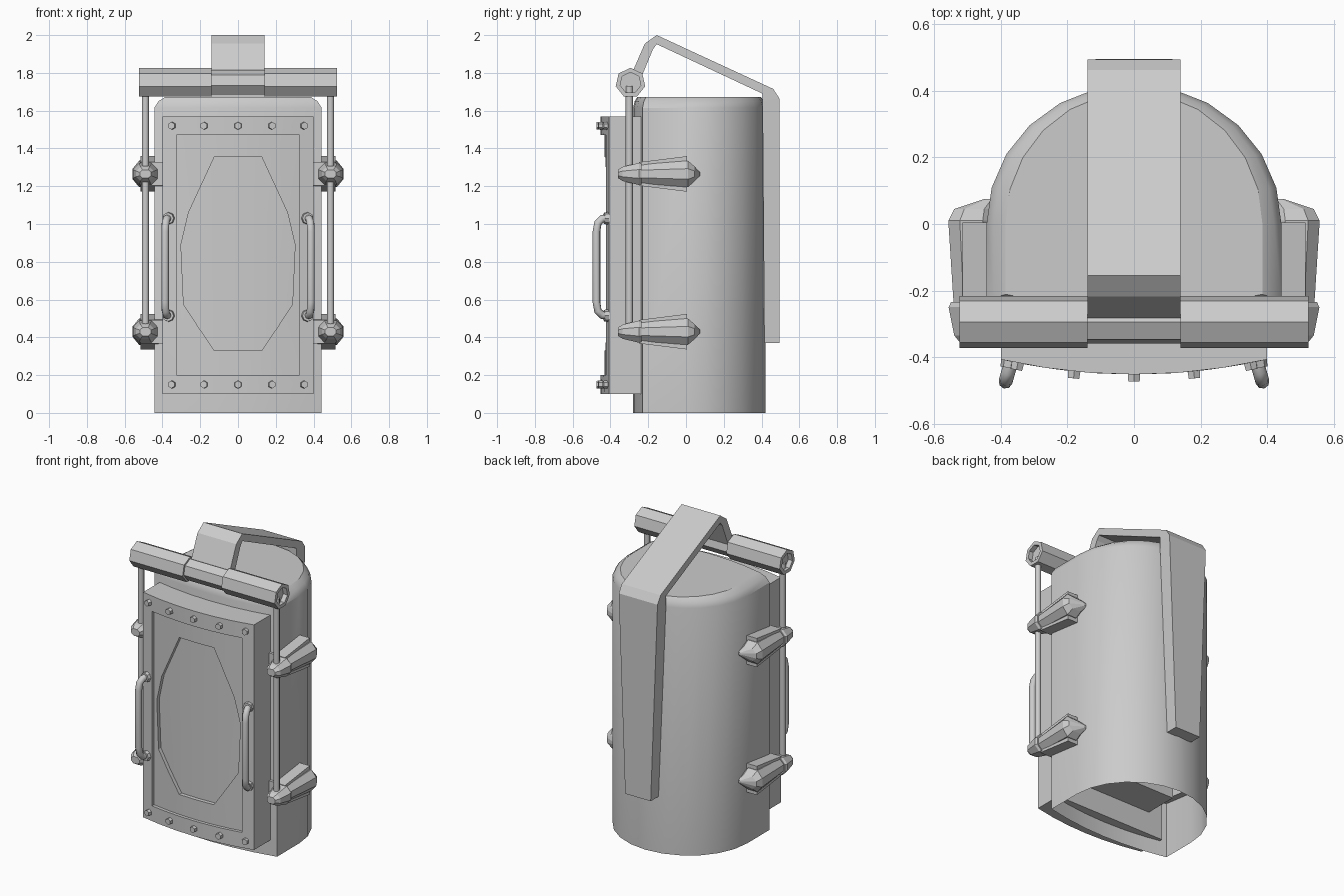
import bpy, bmesh
from math import sin, cos, pi, radians, atan
from mathutils import Vector, Matrix

if "Cube" in bpy.data.objects:
    bpy.data.objects.remove(bpy.data.objects["Cube"])


def finish(name, bm, smooth=None):
    bmesh.ops.recalc_face_normals(bm, faces=bm.faces)
    me = bpy.data.meshes.new(name)
    bm.to_mesh(me)
    bm.free()
    ob = bpy.data.objects.new(name, me)
    bpy.context.collection.objects.link(ob)
    if smooth:
        bpy.ops.object.select_all(action='DESELECT')
        ob.select_set(True)
        bpy.context.view_layer.objects.active = ob
        bpy.ops.object.shade_smooth_by_angle(angle=radians(smooth))
    return ob


def loft(name, rings, caps=(True, True), smooth=None):
    """Skin closed rings that all have the same point count."""
    bm = bmesh.new()
    vs = [[bm.verts.new(p) for p in r] for r in rings]
    n = len(rings[0])
    for a, b in zip(vs, vs[1:]):
        for i in range(n):
            j = (i + 1) % n
            bm.faces.new((a[i], a[j], b[j], b[i]))
    if caps[0]:
        bm.faces.new(vs[0])
    if caps[1]:
        bm.faces.new(vs[-1])
    return finish(name, bm, smooth)


def tube(name, path, r, sides=8):
    """Round tube swept along a path that lies in a vertical plane."""
    pts = [Vector(p) for p in path]
    plane_n = (pts[1] - pts[0]).cross(pts[-1] - pts[0])
    plane_n = plane_n.normalized() if plane_n.length > 1e-6 else Vector((1, 0, 0))
    rings = []
    for i, p in enumerate(pts):
        t = (pts[min(i + 1, len(pts) - 1)] - pts[max(i - 1, 0)]).normalized()
        v = t.cross(plane_n)
        rings.append([p + r * (cos(a) * plane_n + sin(a) * v)
                      for a in (2 * pi * k / sides for k in range(sides))])
    return loft(name, rings, smooth=50)


# Body shell: round back, straight sides, shallow curved front, open bottom
section = [(0.443 * cos(pi * i / 12), 0.42 * sin(pi * i / 12)) for i in range(13)]
section += [(-0.443 + 0.886 * i / 6, -0.28 + 0.05 * (1 - i / 3) ** 2) for i in range(7)]


def body_ring(k, z):
    return [(x * k, 0.06 + (y - 0.06) * (1 + k) / 2, z) for x, y in section]


loft("body_shell", [body_ring(1, 0), body_ring(1, 1.615), body_ring(0.95, 1.65),
                    body_ring(0.87, 1.673)], caps=(False, True), smooth=32)

# Inner compartment seen through the open bottom
loft("inner_compartment", [[(-0.3, -0.22, z), (0.3, -0.22, z), (0.3, 0, z), (-0.3, 0, z)]
                           for z in (0.25, 1.4)])


# Door: bowed slab with a recessed panel and a recessed faceted window
def front_y(x):
    return -0.452 + 0.045 * (x / 0.4) ** 2


def door_loop(top, bottom, depth=None):
    return [(x, -0.22 if depth is None else front_y(x) + depth, z)
            for x, z in top + bottom[::-1]]


def rect(hx, z0, z1):
    xs = [hx * (i - 3) / 3 for i in range(7)]
    return [(x, z1) for x in xs], [(x, z0) for x in xs]


def mirrored(half):
    return [(-x, z) for x, z in half[::-1]] + half[1:]


outer, panel = rect(0.4, 0.1, 1.57), rect(0.325, 0.2, 1.47)
window = (mirrored([(0, 1.355), (0.125, 1.355), (0.262, 1.06), (0.302, 0.89)]),
          mirrored([(0, 0.33), (0.125, 0.33), (0.21, 0.455), (0.288, 0.575)]))
loops = [door_loop(*outer), door_loop(*outer, 0), door_loop(*panel, 0),
         door_loop(*panel, 0.02), door_loop(*window, 0.02), door_loop(*window, 0.045)]
bm = bmesh.new()
vs = [[bm.verts.new(p) for p in l] for l in loops]
for a, b in zip(vs, vs[1:]):
    for i in range(14):
        j = (i + 1) % 14
        bm.faces.new((a[i], a[j], b[j], b[i]))
for l in (vs[0], vs[-1]):
    for i in range(6):
        bm.faces.new((l[i], l[i + 1], l[12 - i], l[13 - i]))
finish("door", bm, smooth=30)


# Hexagonal studs set square to the bowed door
def stud(name, x, z, r, length, sides):
    bm = bmesh.new()
    bmesh.ops.create_cone(bm, cap_ends=True, segments=sides, radius1=r, radius2=r * 0.9,
                          depth=length)
    m = (Matrix.Translation((x, front_y(x) - length / 2 + 0.012, z))
         @ Matrix.Rotation(atan(0.5625 * x), 4, 'Z') @ Matrix.Rotation(pi / 2, 4, 'X'))
    bmesh.ops.transform(bm, matrix=m, verts=bm.verts)
    finish(name, bm)


for z in (0.15, 1.52):
    for x in (-0.35, -0.18, 0, 0.18, 0.35):
        stud("door_bolt", x, z, 0.022, 0.033, 6)

# Door handles with end flanges
for s in (-1, 1):
    base, out = Vector((s * 0.368, -0.41, 0)), Vector((s * 0.386, -0.474, 0))
    path = []
    for f, z in ((0, 0.515), (0.55, 0.518), (0.88, 0.54), (1, 0.585),
                 (1, 0.96), (0.88, 1.005), (0.55, 1.027), (0, 1.03)):
        p = base.lerp(out, f)
        p.z = z
        path.append(p)
    tube("door_handle", path, 0.021)
    for z in (0.515, 1.03):
        stud("handle_flange", s * 0.368, z, 0.034, 0.032, 8)


# Cross bar: seven-sided, with a thinner middle and hollowed ends
def bar_ring(x, r):
    return [(x, -0.294 + r * cos(pi / 2 + 2 * pi * k / 7), 1.747 + r * sin(pi / 2 + 2 * pi * k / 7))
            for k in range(7)]


half_bar = [(0.14, 0.067), (0.14, 0.08), (0.525, 0.08), (0.525, 0.056), (0.495, 0.056)]
loft("cross_bar", [bar_ring(-x, r) for x, r in half_bar[::-1]] + [bar_ring(x, r) for x, r in half_bar])

# Bent strap running from the bar over the top and down the back
strap = [((-0.29, 1.79), (-0.235, 1.78), 0.14), ((-0.218, 1.955), (-0.175, 1.925), 0.14),
         ((-0.155, 2.0), (-0.155, 1.952), 0.14), ((0.462, 1.715), (0.405, 1.69), 0.14),
         ((0.494, 1.665), (0.405, 1.65), 0.14), ((0.496, 0.37), (0.415, 0.37), 0.092)]
loft("back_strap", [[(-w, *o), (w, *o), (w, *i), (-w, *i)] for o, i, w in strap])


# Clamps: chamfered sections lofted along y, holding the side rods
def clamp_ring(s, z, y, x0, x1, h):
    cx, w = (x0 + x1) / 2, (x1 - x0) / 2
    pts = [(1, -.4), (1, .4), (.5, 1), (-.5, 1), (-1, .4), (-1, -.4), (-.5, -1), (.5, -1)]
    return [(s * (cx + w * a), y, z + h * b) for a, b in pts]


for s in (-1, 1):
    for z in (0.43, 1.265):
        loft("clamp_nose", [clamp_ring(s, z, *v) for v in (
            (-0.36, 0.46, 0.52, 0.022), (-0.335, 0.445, 0.54, 0.038),
            (-0.25, 0.425, 0.557, 0.058), (-0.235, 0.425, 0.55, 0.055))])
        loft("clamp_arm", [clamp_ring(s, z, *v) for v in (
            (-0.24, 0.42, 0.542, 0.05), (0.01, 0.42, 0.558, 0.07),
            (0.045, 0.42, 0.54, 0.04), (0.075, 0.42, 0.45, 0.008))])
        loft("clamp_base", [[(s * x, y, z + b * h) for x, b in
                             ((0.4, -1), (0.515, -1), (0.515, 1), (0.4, 1))]
                            for y, h in ((-0.25, 0.062), (0.005, 0.094))])
    tube("side_rod", [(s * 0.49, -0.3, 0.41), (s * 0.49, -0.3, 1.73)], 0.019)
